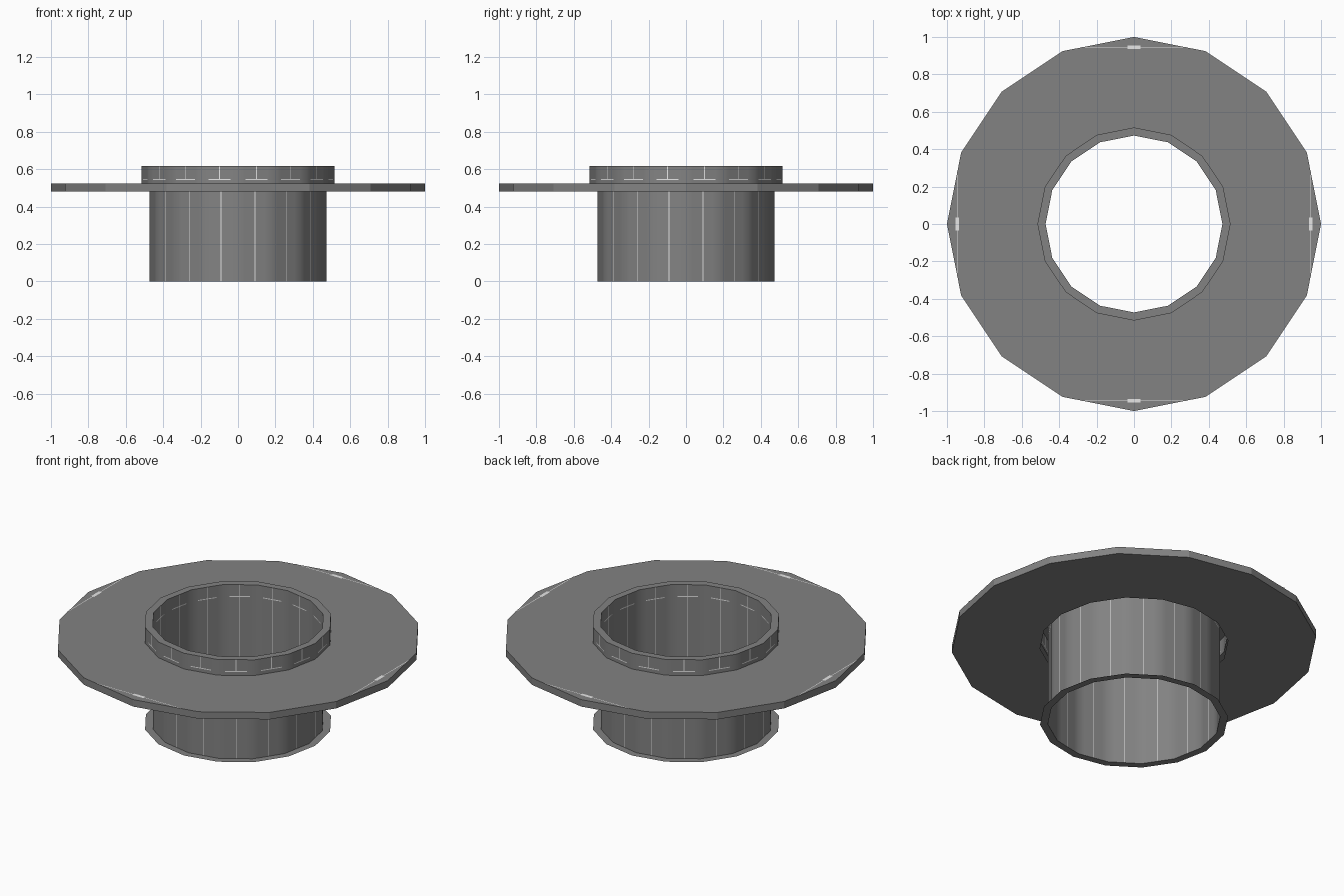
import bpy, bmesh, math

if "Cube" in bpy.data.objects:
    bpy.data.objects.remove(bpy.data.objects["Cube"])

SIDES = 16
R_IN, R_RIM, R_FLANGE = 0.473, 0.516, 1.0
Z_LOW, Z_HIGH, Z_TOP = 0.48, 0.522, 0.617
Z_LINE = 0.543


def material(name, v):
    m = bpy.data.materials.new(name)
    m.diffuse_color = (v, v, v, 1)
    m.use_nodes = True
    m.node_tree.nodes["Principled BSDF"].inputs["Base Color"].default_value = m.diffuse_color
    return m


grey = material("grey metal", 0.225)
pale = material("pale seam", 0.8)


def add_object(name, bm):
    me = bpy.data.meshes.new(name)
    bm.to_mesh(me)
    bm.free()
    me.materials.append(grey)
    me.materials.append(pale)
    ob = bpy.data.objects.new(name, me)
    bpy.context.collection.objects.link(ob)
    return ob


def lathe(name, profile, seam_rows=(), line_rows=(), smooth=False):
    """Sweep an open (r, z) profile round a 16-gon; seams are upright, lines are level dashes."""
    steps = (0, 0.2, 0.49, 0.51, 0.8) if seam_rows else (0,)
    bm = bmesh.new()
    rings = []
    for r, z in profile:
        ring = []
        for i in range(SIDES):
            a, b = (2 * math.pi * k / SIDES for k in (i, i + 1))
            for t in steps:
                ring.append(bm.verts.new((r * ((1 - t) * math.cos(a) + t * math.cos(b)),
                                          r * ((1 - t) * math.sin(a) + t * math.sin(b)), z)))
        rings.append(ring)
    n = SIDES * len(steps)
    for row in range(len(profile) - 1):
        lo, hi = rings[row], rings[row + 1]
        for i in range(n):
            j = (i + 1) % n
            f = bm.faces.new((lo[i], hi[i], hi[j], lo[j]))
            k = i % 5
            if (row in seam_rows and k == 2) or (row in line_rows and k in (1, 2, 3)):
                f.material_index = 1
    ob = add_object(name, bm)
    if smooth:
        bpy.ops.object.select_all(action='DESELECT')
        ob.select_set(True)
        bpy.context.view_layer.objects.active = ob
        bpy.ops.object.shade_smooth_by_angle(angle=math.radians(30))
    return ob


# Inner tube with its bottom lip, raised collar on top (lower outer wall is open)
lathe("tube_and_collar",
      [(R_RIM, 0), (R_IN, 0), (R_IN, Z_LINE), (R_IN, Z_LINE + 0.005), (R_IN, Z_TOP),
       (R_RIM, Z_TOP), (R_RIM, Z_LINE + 0.005), (R_RIM, Z_LINE), (R_RIM, Z_HIGH)],
      seam_rows=(1, 3, 5), line_rows=(2, 6), smooth=True)

# Wide flat flange
lathe("flange", [(R_RIM, Z_HIGH), (R_FLANGE, Z_HIGH), (R_FLANGE, Z_LOW), (R_RIM, Z_LOW)])

# Thin pale marks near the flange edge, one per quarter turn
bm = bmesh.new()
for q in range(4):
    c, s = math.cos(q * math.pi / 2), math.sin(q * math.pi / 2)
    # long hairline, then the wider spot in its middle
    for half_w, half_h, lift in ((0.28, 0.002, 0.001), (0.036, 0.01, 0.0015)):
        corners = [(-half_w, -half_h), (half_w, -half_h), (half_w, half_h), (-half_w, half_h)]
        f = bm.faces.new([bm.verts.new((c * u - s * (0.945 + v), s * u + c * (0.945 + v),
                                        Z_HIGH + lift)) for u, v in corners])
        f.material_index = 1
add_object("flange_marks", bm)
